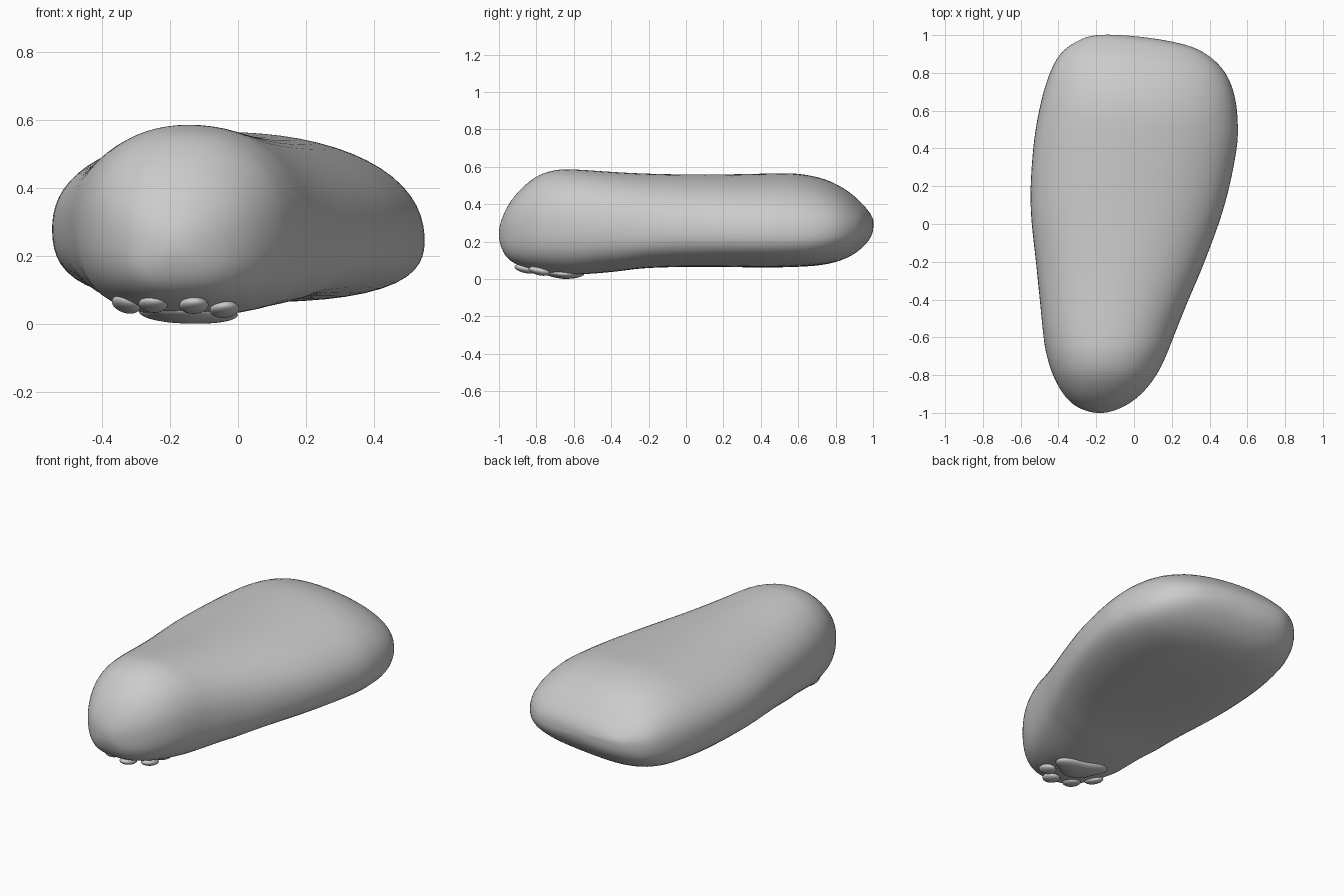
import bpy, bmesh, math
from mathutils import Vector

if "Cube" in bpy.data.objects:
    bpy.data.objects.remove(bpy.data.objects["Cube"])

# Limb stations: y, left x, right x, bottom z, top z, crest x, side z
S = [
    (-1.003, -0.18, -0.18, 0.24, 0.24, -0.18, 0.24),
    (-0.97, -0.30, -0.06, 0.13, 0.36, -0.18, 0.25),
    (-0.90, -0.375, 0.04, 0.075, 0.465, -0.17, 0.27),
    (-0.80, -0.43, 0.12, 0.045, 0.55, -0.16, 0.285),
    (-0.70, -0.462, 0.17, 0.03, 0.584, -0.15, 0.29),
    (-0.60, -0.48, 0.21, 0.023, 0.588, -0.14, 0.29),
    (-0.40, -0.50, 0.29, 0.037, 0.575, -0.12, 0.285),
    (-0.20, -0.52, 0.375, 0.06, 0.565, -0.10, 0.28),
    (0.10, -0.55, 0.482, 0.065, 0.56, -0.07, 0.28),
    (0.40, -0.535, 0.545, 0.062, 0.565, -0.05, 0.275),
    (0.60, -0.50, 0.55, 0.065, 0.566, -0.05, 0.27),
    (0.76, -0.452, 0.533, 0.078, 0.535, -0.04, 0.27),
    (0.88, -0.39, 0.487, 0.115, 0.475, 0.0, 0.28),
    (0.96, -0.295, 0.40, 0.17, 0.405, 0.03, 0.285),
    (1.005, -0.18, 0.28, 0.228, 0.347, 0.05, 0.288),
    (1.02, 0.05, 0.05, 0.288, 0.288, 0.05, 0.288),
]


def mirror_end(s):
    # Ghost station past a tip, so the spline closes roundly
    return (s[0], s[2], s[1], s[4], s[3], s[5], s[6])


def spline(p0, p1, p2, p3, t):
    return [0.5 * (2*b + (c - a)*t + (2*a - 5*b + 4*c - d)*t*t
                   + (3*b - a - 3*c + d)*t**3)
            for a, b, c, d in zip(p0, p1, p2, p3)]


def ring(s, n=64):
    y, xl, xr, zb, zt, xc, zm = s
    pts = []
    for i in range(n):
        a = 2 * math.pi * i / n
        c, q = math.cos(a), math.sin(a)
        e = 2.15 if q > 0 else (3.1 if y > -0.4 else 2.8)
        k = (abs(c)**e + abs(q)**e) ** (-1 / e)
        x = xc + c * k * ((xr - xc) if c > 0 else (xc - xl))
        # Left flank is widest a little higher than the right one
        lift = -0.015 * c if y > -0.6 else 0
        z = zm + lift * (1 - abs(q)) + q * k * ((zt - zm) if q > 0 else (zm - zb))
        # Slanted rear end
        w = min(1, max(0, (y - 0.3) / 0.6))
        pts.append(Vector((x, y - 0.12 * w*w*(3 - 2*w) * (x + 0.2), z)))
    return pts


def finish(name, bm):
    bmesh.ops.recalc_face_normals(bm, faces=bm.faces)
    for f in bm.faces:
        f.smooth = True
    me = bpy.data.meshes.new(name)
    bm.to_mesh(me)
    bm.free()
    ob = bpy.data.objects.new(name, me)
    bpy.context.collection.objects.link(ob)
    return ob


# Limb body: rings lofted along y, closed with a point at each end
bm = bmesh.new()
P = [mirror_end(S[1])] + S + [mirror_end(S[-2])]
STEPS = 6
rows = []
for i in range(1, len(P) - 2):
    for j in range(STEPS):
        if i == 1 and j == 0:
            continue
        rows.append([bm.verts.new(p) for p in ring(spline(*P[i-1:i+3], j / STEPS))])
for a, b in zip(rows, rows[1:]):
    for k in range(len(a)):
        m = (k + 1) % len(a)
        bm.faces.new((a[k], a[m], b[m], b[k]))
for row, s in ((rows[0], S[0]), (rows[-1], S[-1])):
    tip = bm.verts.new(ring(s, 4)[0])
    for k in range(len(row)):
        bm.faces.new((row[k], row[(k + 1) % len(row)], tip))
body = finish("limb_body", bm)
mod = body.modifiers.new("soften", 'SMOOTH')
mod.factor = 0.5
mod.iterations = 14


def pad(name, loc, size, rot=(0, 0, 0), lobes=0.0):
    bm = bmesh.new()
    bmesh.ops.create_uvsphere(bm, u_segments=48, v_segments=24, radius=1)
    for v in bm.verts:
        # Three soft lobes, one pointing forward
        r = 1 + lobes * math.cos(3 * (math.atan2(v.co.y, v.co.x) + math.pi / 2))
        v.co = Vector((v.co.x * r * size[0], v.co.y * r * size[1], v.co.z * size[2]))
    ob = finish(name, bm)
    ob.location = loc
    ob.rotation_euler = rot
    return ob


# Paw pads under the front end
pad("main_pad", (-0.155, -0.65, 0.034), (0.14, 0.10, 0.032), (-0.08, 0.03, -0.3), 0.16)
TOES = [(-0.04, -0.785, 0.043), (-0.13, -0.86, 0.055),
        (-0.25, -0.83, 0.058), (-0.33, -0.735, 0.058)]
for i, (x, y, z) in enumerate(TOES):
    pad(f"toe_pad_{i + 1}", (x, y, z), (0.043, 0.058, 0.022),
        (-0.22, -0.9 * (x + 0.17) if x > -0.3 else 0.35, -0.5 * (x + 0.18)))
